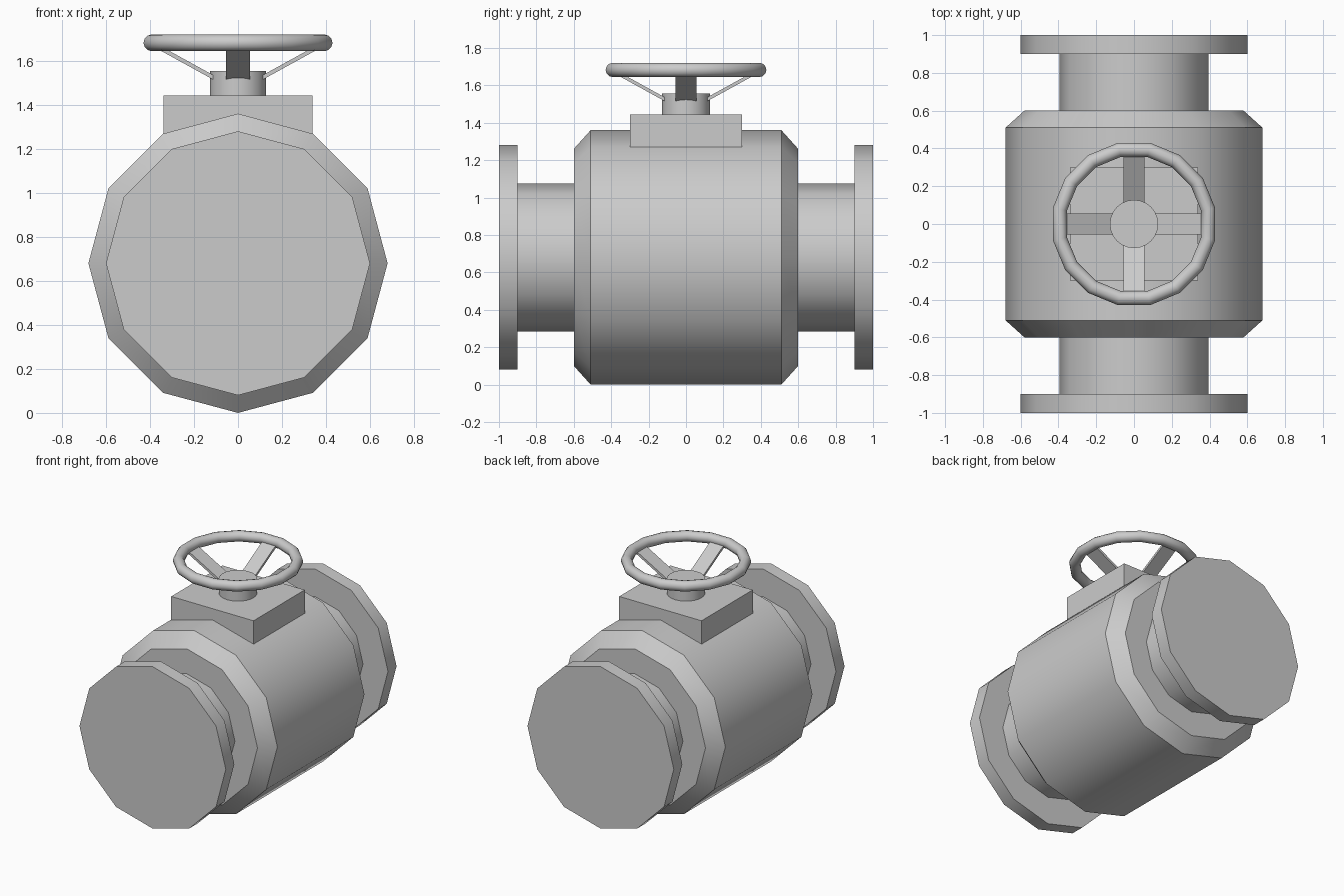
import bpy, math
from mathutils import Matrix

if "Cube" in bpy.data.objects:
    bpy.data.objects.remove(bpy.data.objects["Cube"])

CZ = 0.68  # pipe axis height


def mesh_object(name, verts, faces):
    me = bpy.data.meshes.new(name)
    me.from_pydata(verts, [], faces)
    ob = bpy.data.objects.new(name, me)
    bpy.context.collection.objects.link(ob)
    return ob


def smooth(ob, angle=40):
    bpy.ops.object.select_all(action='DESELECT')
    ob.select_set(True)
    bpy.context.view_layer.objects.active = ob
    bpy.ops.object.shade_smooth_by_angle(angle=math.radians(angle))


def lathe_y(name, profile, n=12):
    """Capped solid turned around the pipe axis; profile = (y, radius)."""
    verts = [(r * math.sin(2 * math.pi * i / n), y, CZ + r * math.cos(2 * math.pi * i / n))
             for y, r in profile for i in range(n)]
    faces = [(k * n + i, (k + 1) * n + i, (k + 1) * n + (i + 1) % n, k * n + (i + 1) % n)
             for k in range(len(profile) - 1) for i in range(n)]
    last = (len(profile) - 1) * n
    faces += [tuple(range(n)), tuple(last + i for i in reversed(range(n)))]
    ob = mesh_object(name, verts, faces)
    smooth(ob)
    return ob


def box(name, size, matrix):
    bpy.ops.mesh.primitive_cube_add(size=1)
    ob = bpy.context.object
    ob.name = name
    ob.data.transform(matrix @ Matrix.Diagonal((*size, 1)))
    return ob


# chamfered valve body
lathe_y("valve_body", [(-0.6, 0.58), (-0.51, 0.68), (0.51, 0.68), (0.6, 0.58)])

# pipe necks and end flanges
for side, s in (("front", -1), ("back", 1)):
    lathe_y(side + "_neck", sorted([(s * 0.59, 0.395), (s * 0.91, 0.395)]))
    lathe_y(side + "_flange", sorted([(s * 0.9, 0.6), (s * 1.0, 0.6)]))

# bonnet block on top of the body
box("bonnet_block", (0.675, 0.6, 0.175), Matrix.Translation((0, 0, 1.3555)))

# wheel hub
bpy.ops.mesh.primitive_cylinder_add(vertices=24, radius=0.128, depth=0.125, location=(0, 0, 1.4925))
bpy.context.object.name = "wheel_hub"
smooth(bpy.context.object)

# hand wheel rim
bpy.ops.mesh.primitive_torus_add(major_segments=16, minor_segments=12, major_radius=0.4,
                                 minor_radius=0.038, location=(0, 0, 1.682),
                                 rotation=(0, 0, math.pi / 16))
bpy.context.object.name = "wheel_rim"
smooth(bpy.context.object)

# four flat spokes rising from hub to rim
r0, z0, r1, z1 = 0.1, 1.518, 0.385, 1.675
length, tilt = math.hypot(r1 - r0, z1 - z0), math.atan2(z1 - z0, r1 - r0)
for i in range(4):
    m = (Matrix.Rotation(i * math.pi / 2, 4, 'Z')
         @ Matrix.Translation(((r0 + r1) / 2, 0, (z0 + z1) / 2))
         @ Matrix.Rotation(-tilt, 4, 'Y'))
    box(f"wheel_spoke_{i + 1}", (length, 0.11, 0.018), m)
